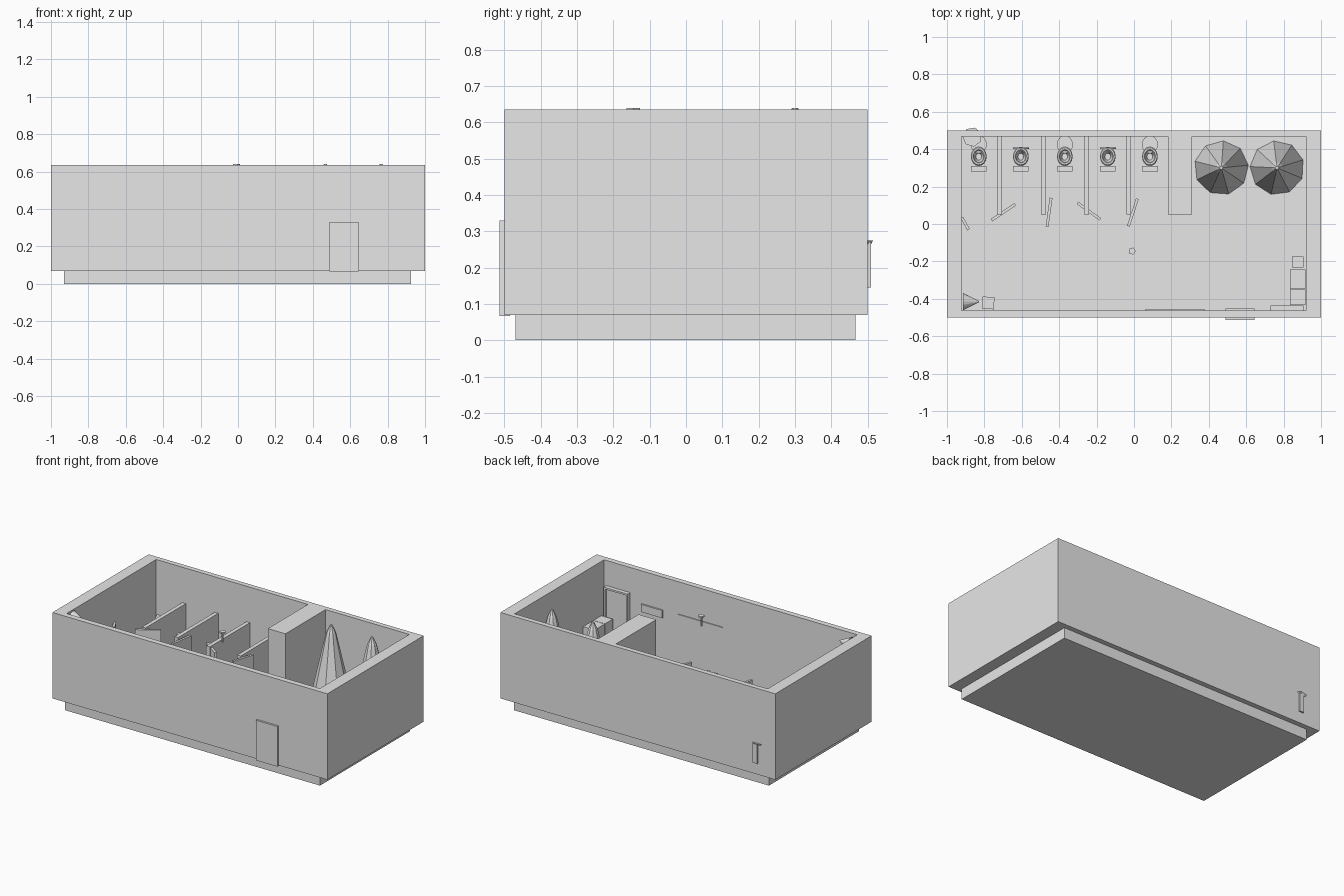
import bpy, bmesh, math
from mathutils import Matrix, Vector

old = bpy.data.objects.get("Cube")
if old:
    bpy.data.objects.remove(old, do_unlink=True)

grey = bpy.data.materials.new("plain_grey")
grey.use_nodes = True
grey.diffuse_color = (0.8, 0.8, 0.8, 1)
grey.node_tree.nodes["Principled BSDF"].inputs["Base Color"].default_value = (0.8, 0.8, 0.8, 1)


def finish(name, bm):
    bmesh.ops.recalc_face_normals(bm, faces=bm.faces)
    mesh = bpy.data.meshes.new(name)
    bm.to_mesh(mesh)
    bm.free()
    mesh.materials.append(grey)
    obj = bpy.data.objects.new(name, mesh)
    bpy.context.collection.objects.link(obj)
    return obj


def box(name, x0, x1, y0, y1, z0, z1):
    bm = bmesh.new()
    size = Matrix.Diagonal((x1 - x0, y1 - y0, z1 - z0, 1))
    mid = Matrix.Translation(((x0 + x1) / 2, (y0 + y1) / 2, (z0 + z1) / 2))
    bmesh.ops.create_cube(bm, size=1, matrix=mid @ size)
    return finish(name, bm)


def panel(name, a, b, thick, z0, z1):
    """Upright board running between two plan points."""
    a, b = Vector(a), Vector(b)
    d = b - a
    obj = box(name, -d.length / 2, d.length / 2, -thick / 2, thick / 2, z0, z1)
    obj.location = ((a.x + b.x) / 2, (a.y + b.y) / 2, 0)
    obj.rotation_euler.z = math.atan2(d.y, d.x)
    return obj


def lathe(name, profile, sides, loc, scale=(1, 1, 1), turn=0):
    """Stack of rings (radius, height), capped at both ends."""
    bm = bmesh.new()
    rings = []
    for r, z in profile:
        rings.append([bm.verts.new((r * math.cos(turn + i * math.tau / sides),
                                    r * math.sin(turn + i * math.tau / sides), z))
                      for i in range(sides)])
    for low, high in zip(rings, rings[1:]):
        for i in range(sides):
            j = (i + 1) % sides
            bm.faces.new((low[i], low[j], high[j], high[i]))
    bm.faces.new(rings[0])
    bm.faces.new(rings[-1])
    obj = finish(name, bm)
    obj.location, obj.scale = loc, scale
    return obj


FLOOR, TOP = 0.07, 0.635

# Floor slab and open-topped shell of walls
box("floor_slab", -0.93, 0.925, -0.47, 0.467, 0, FLOOR)
bm = bmesh.new()
loops = []
for x0, x1, y0, y1 in ((-1, 1, -0.5, 0.5), (-0.922, 0.92, -0.463, 0.467)):
    for z in (FLOOR, TOP):
        loops.append([bm.verts.new((x, y, z)) for x, y in
                      ((x0, y0), (x1, y0), (x1, y1), (x0, y1))])
for a, b in ((0, 1), (1, 3), (3, 2), (2, 0)):
    for i in range(4):
        j = (i + 1) % 4
        bm.faces.new((loops[a][i], loops[a][j], loops[b][j], loops[b][i]))
finish("walls", bm)
box("wall_block", 0.182, 0.31, 0.05, 0.467, FLOOR, TOP)

# Stall dividers and half-open stall doors
for x in (-0.72, -0.483, -0.253, -0.028):
    box("stall_divider", x - 0.013, x + 0.013, 0.05, 0.467, FLOOR, 0.402)
for a, b in (((-0.92, 0.035), (-0.885, -0.03)), ((-0.762, 0.02), (-0.635, 0.105)),
             ((-0.465, -0.015), (-0.443, 0.14)), ((-0.302, 0.113), (-0.18, 0.025)),
             ((-0.03, -0.012), (0.018, 0.135))):
    panel("stall_door", a, b, 0.015, 0.1, 0.39)

# Toilets, each with a tank, bowl, seat and lid
for n, x in enumerate((-0.83, -0.605, -0.37, -0.14, 0.085)):
    box("toilet_tank", x - 0.042, x + 0.042, 0.28, 0.31, 0.17, 0.29)
    lathe("toilet_bowl", ((0.028, FLOOR), (0.024, 0.11), (0.042, 0.18), (0.042, 0.2),
                          (0.028, 0.2), (0.015, 0.15)), 16, (x, 0.36, 0), (1, 1.2, 1))
    bpy.ops.mesh.primitive_torus_add(major_segments=16, minor_segments=6, major_radius=0.034,
                                     minor_radius=0.008, location=(x, 0.362, 0.2))
    seat = bpy.context.object
    seat.name = "toilet_seat"
    seat.scale = (1, 1.2, 0.7)
    seat.data.materials.append(grey)
    lid = lathe("toilet_lid", ((0.043, -0.004), (0.043, 0.004)), 16,
                (x, 0.425, 0.19), (1, 1.1, 1))
    if n % 2:
        lid.rotation_euler.x = math.pi / 2
        lid.location = (x, 0.405, 0.235)

# Tall faceted cones with a small cap
for x, turn in ((0.467, 0.1), (0.765, 0.3)):
    lathe("tall_cone", ((0.145, FLOOR), (0.035, 0.57), (0.028, 0.595), (0.008, 0.64)),
          9, (x, 0.3, 0), turn=turn)

# Entrance door and the fittings on the inner front wall
box("entrance_door", 0.49, 0.645, -0.513, -0.485, 0.066, 0.33)
box("inner_sign", 0.49, 0.645, -0.465, -0.452, 0.37, 0.42)
box("wall_rail", 0.058, 0.38, -0.465, -0.457, 0.418, 0.423)
box("cabinet_back", 0.73, 0.905, -0.465, -0.45, FLOOR, 0.47)
for x in (0.73, 0.893):
    box("cabinet_side", x, x + 0.012, -0.465, -0.436, FLOOR, 0.47)
box("cabinet_head", 0.73, 0.905, -0.465, -0.436, 0.458, 0.47)

# Boxes along the left wall and a bin in the right corner
box("storage_box", 0.835, 0.918, -0.347, -0.243, FLOOR, 0.28)
box("storage_box", 0.835, 0.918, -0.432, -0.35, FLOOR, 0.28)
box("small_box", 0.845, 0.907, -0.232, -0.175, FLOOR, 0.2)
lathe("bin", ((0.036, FLOOR), (0.046, 0.19)), 4, (-0.78, -0.422, 0), turn=math.pi / 4 - 0.05)

# Hanging lamp
lathe("lamp_stem", ((0.006, 0.57), (0.006, 0.636)), 5, (-0.01, -0.145, 0))
lathe("lamp_cap", ((0.02, 0.63), (0.02, 0.64)), 5, (-0.01, -0.145, 0))

# Corner horn pointing into the room
horn = lathe("corner_horn", ((0.045, 0), (0.003, 0.085)), 16, (-0.913, -0.415, 0.59))
horn.rotation_euler.y = math.pi / 2

# Corner basin whose stand pokes through the back wall
box("basin_stand", -0.875, -0.842, 0.46, 0.51, 0.145, 0.27)
lathe("basin_top", ((0.045, 0.262), (0.052, 0.275)), 7, (-0.865, 0.465, 0), turn=0.4)
